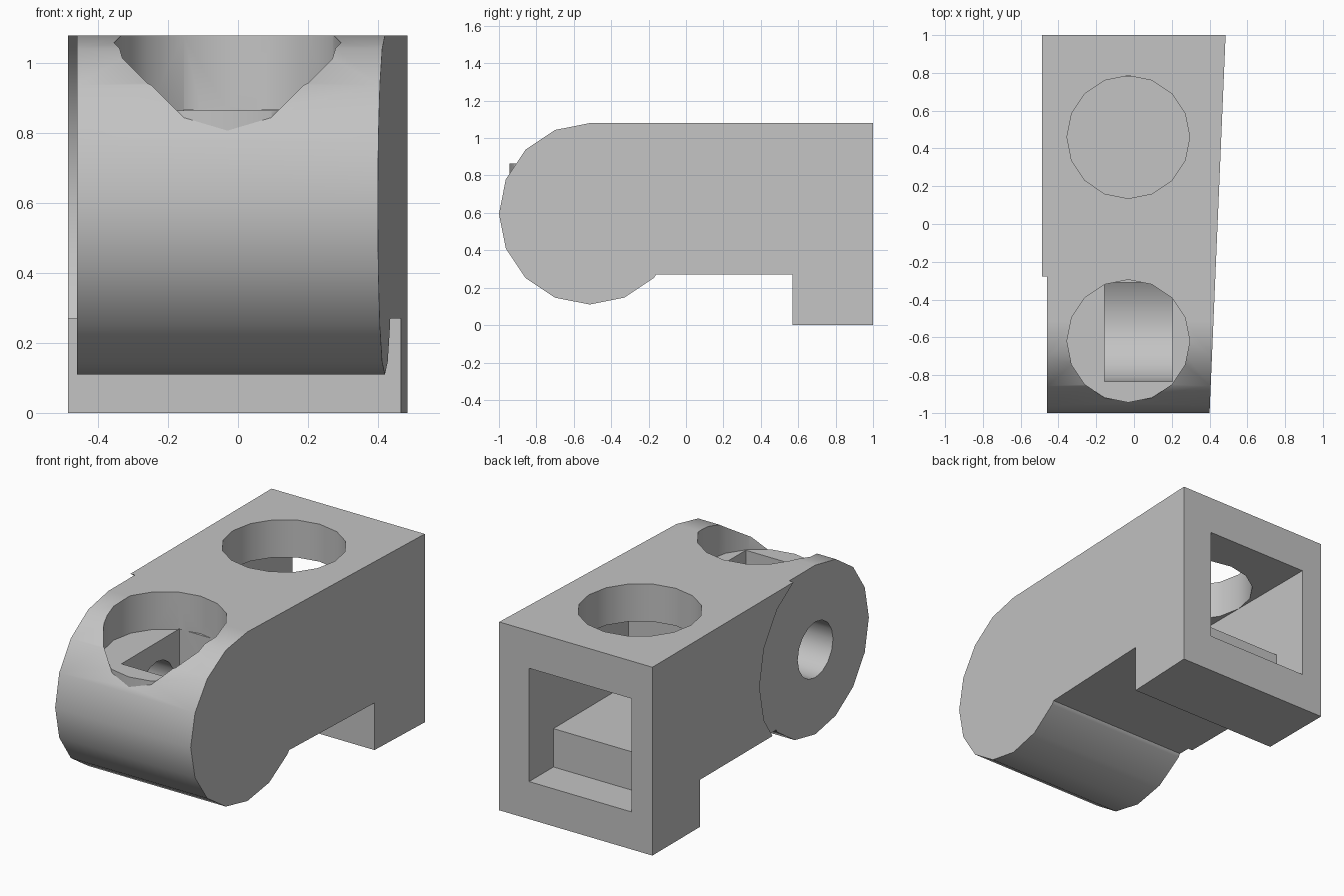
import bpy, bmesh, math

cube = bpy.data.objects.get("Cube")
if cube:
    bpy.data.objects.remove(cube, do_unlink=True)

grey = bpy.data.materials.new("plain grey")
grey.use_nodes = True
colour = (0.55, 0.55, 0.55, 1)
grey.diffuse_color = colour
grey.node_tree.nodes["Principled BSDF"].inputs["Base Color"].default_value = colour

AXLE_Y, AXLE_Z = -0.515, 0.595
SIDES = 16


def make_object(name, bm):
    bmesh.ops.recalc_face_normals(bm, faces=bm.faces[:])
    mesh = bpy.data.meshes.new(name)
    bm.to_mesh(mesh)
    bm.free()
    mesh.materials.append(grey)
    obj = bpy.data.objects.new(name, mesh)
    bpy.context.collection.objects.link(obj)
    return obj


def prism(name, profile, x_min, x_max):
    """Extrude a (y, z) profile along x; x_max may be a function of y."""
    bm = bmesh.new()
    right = x_max if callable(x_max) else lambda y: x_max
    a = [bm.verts.new((x_min, y, z)) for y, z in profile]
    b = [bm.verts.new((right(y), y, z)) for y, z in profile]
    bm.faces.new(a)
    bm.faces.new(b)
    n = len(profile)
    for i in range(n):
        j = (i + 1) % n
        bm.faces.new((a[i], a[j], b[j], b[i]))
    return make_object(name, bm)


def arc(radius, first, last):
    """Points on the circle about the axle, by side number."""
    step = math.tau / SIDES
    return [(AXLE_Y + radius * math.cos(i * step), AXLE_Z + radius * math.sin(i * step))
            for i in range(first, last + 1)]


def upright(name, y, z_min, z_max):
    """Round upright post with the shared stud radius."""
    bm = bmesh.new()
    bmesh.ops.create_cone(bm, cap_ends=True, segments=SIDES, radius1=0.325,
                          radius2=0.325, depth=z_max - z_min)
    bmesh.ops.translate(bm, verts=bm.verts[:], vec=(-0.03, y, (z_min + z_max) / 2))
    return make_object(name, bm)


def combine(target, tool, operation):
    mod = target.modifiers.new(tool.name, 'BOOLEAN')
    mod.operation = operation
    mod.solver = 'EXACT'
    mod.object = tool
    bpy.context.view_layer.objects.active = target
    bpy.ops.object.modifier_apply(modifier=mod.name)
    bpy.data.objects.remove(tool, do_unlink=True)


# Body: rounded nose, flat top and rear foot, one side tapering forward
outline = [(1, 0), (1, 1.08)] + arc(0.485, 4, 14)
outline += [(-0.16, 0.27), (0.57, 0.27), (0.57, 0)]
body = prism("hinge_block", outline, -0.487, lambda y: 0.4425 + 0.0425 * y)

# Floor of the front pocket pokes slightly out of the nose
combine(body, upright("pocket_floor", -0.62, 0.6, 0.865), 'UNION')

# Round openings in the top
combine(body, upright("front_pocket", -0.62, 0.865, 1.3), 'DIFFERENCE')
combine(body, upright("rear_hole", 0.46, 0.8, 1.3), 'DIFFERENCE')

# Square tunnel from the back with a stepped floor
tunnel = [(1.2, 0.215), (1.2, 0.865), (0.1, 0.865), (0.1, 0.435), (0.78, 0.435), (0.78, 0.215)]
combine(body, prism("tunnel", tunnel, -0.355, 0.295), 'DIFFERENCE')

# Slot under the pocket with a curved bottom
slot = [p for p in arc(0.32, 8, 14) if p[0] < -0.31]
slot += [(-0.31, 0.35), (-0.31, 0.868), (-0.835, 0.868)]
combine(body, prism("slot", slot, -0.155, 0.205), 'DIFFERENCE')

# Shallow round recess and axle hole in one side
combine(body, prism("side_recess", arc(0.545, 0, SIDES - 1), -0.7, -0.46), 'DIFFERENCE')
combine(body, prism("axle_hole", arc(0.16, 0, SIDES - 1), -0.7, -0.1), 'DIFFERENCE')

# Smooth round surfaces, crisp edges
bpy.ops.object.select_all(action='DESELECT')
body.select_set(True)
bpy.context.view_layer.objects.active = body
bpy.ops.object.shade_smooth_by_angle(angle=math.radians(30))
weighted = body.modifiers.new("even_shading", 'WEIGHTED_NORMAL')
weighted.keep_sharp = True
